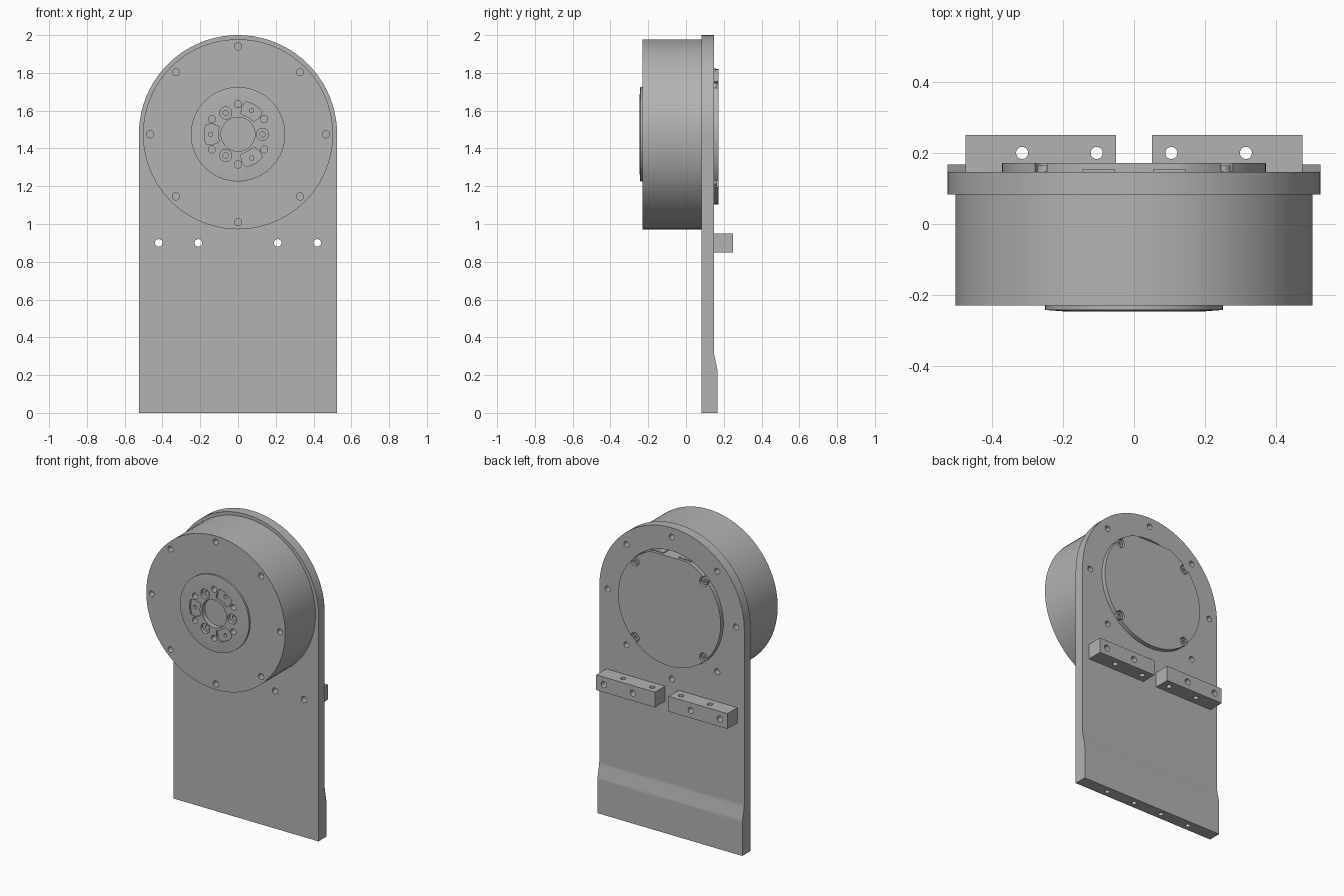
import bpy, bmesh
from math import sin, cos, pi, radians
from mathutils import Vector

cube = bpy.data.objects.get("Cube")
if cube:
    bpy.data.objects.remove(cube, do_unlink=True)

grey = bpy.data.materials.new("machined_grey")
grey.use_nodes = True
colour = (0.45, 0.45, 0.45, 1)
grey.diffuse_color = colour
grey.node_tree.nodes["Principled BSDF"].inputs["Base Color"].default_value = colour

AXLE = 1.475                      # height of the drum axis
PLATE_FRONT, PLATE_BACK = 0.083, 0.147
QUARTERS = [45, 135, 225, 315]
EIGHTHS = range(0, 360, 45)


def ring(r, n=24, cx=0.0, cy=0.0):
    return [(cx + r * cos(2 * pi * i / n), cy + r * sin(2 * pi * i / n)) for i in range(n)]


def rect(x0, x1, y0, y1):
    return [(x0, y0), (x1, y0), (x1, y1), (x0, y1)]


def polar(r, deg):
    return r * cos(radians(deg)), AXLE + r * sin(radians(deg))


def place(p, h, axis):
    a, b = p
    return Vector({"X": (h, a, b), "Y": (a, h, b), "Z": (a, b, h)}[axis])


def loft(bm, sections, axis="Y"):
    """Closed solid through (outline, height) sections along an axis."""
    loops = [[bm.verts.new(place(p, h, axis)) for p in pts] for pts, h in sections]
    n = len(loops[0])
    faces = [bm.faces.new(loops[0]), bm.faces.new(loops[-1])]
    for a, b in zip(loops, loops[1:]):
        for i in range(n):
            j = (i + 1) % n
            faces.append(bm.faces.new((a[i], a[j], b[j], b[i])))
    bmesh.ops.recalc_face_normals(bm, faces=faces)


def prism(bm, pts, lo, hi, axis="Y"):
    loft(bm, [(pts, lo), (pts, hi)], axis)


def bore(bm, r, centre, lo, hi, axis="Y", n=20):
    prism(bm, ring(r, n, *centre), lo, hi, axis)


def make(name, bm):
    mesh = bpy.data.meshes.new(name)
    bm.to_mesh(mesh)
    bm.free()
    mesh.materials.append(grey)
    obj = bpy.data.objects.new(name, mesh)
    bpy.context.collection.objects.link(obj)
    return obj


def activate(obj):
    bpy.ops.object.select_all(action="DESELECT")
    obj.select_set(True)
    bpy.context.view_layer.objects.active = obj


def cut(obj, bm):
    cutter = make("cutter", bm)
    cutter.hide_render = True
    mod = obj.modifiers.new("cut", "BOOLEAN")
    mod.operation, mod.solver, mod.object = "DIFFERENCE", "EXACT", cutter
    activate(obj)
    bpy.ops.object.modifier_apply(modifier=mod.name)
    bpy.data.objects.remove(cutter, do_unlink=True)


def finish(obj):
    activate(obj)
    bpy.ops.object.shade_smooth_by_angle(angle=radians(30))
    mod = obj.modifiers.new("even_shading", "WEIGHTED_NORMAL")
    mod.keep_sharp = True


# Arched back plate, thicker at the foot
W = 0.525
arch = [(-W, 0), (W, 0)] + [polar(W, 180 * i / 40) for i in range(41)]
bm = bmesh.new()
prism(bm, arch, PLATE_FRONT, 0.167)
plate = make("back_plate", bm)
bm = bmesh.new()
prism(bm, [(0.147, 2.1), (0.147, 0.33), (0.149, 0.31), (0.165, 0.235),
           (0.167, 0.22), (0.25, 0.22), (0.25, 2.1)], -0.7, 0.7, "X")
cut(plate, bm)
bm = bmesh.new()
bore(bm, 0.374, (0, AXLE), 0, 0.3, n=96)
for a in EIGHTHS:
    bore(bm, 0.019, polar(0.465, a), 0.105, 0.3)
for s in (-1, 1):
    for x in (0.21, 0.42):
        bore(bm, 0.02, (s * x, 0.9), 0, 0.3)
    for x in (0.105, 0.315):
        bore(bm, 0.016, (s * x, 0.125), -0.1, 0.1, "Z")
cut(plate, bm)
finish(plate)

# Drum housing with a seat for the hub and a ring of bolt holes
bm = bmesh.new()
prism(bm, ring(0.503, 96, 0, AXLE), -0.23, 0.085)
drum = make("drum_housing", bm)
bm = bmesh.new()
bore(bm, 0.249, (0, AXLE), -0.4, -0.19, n=72)
for a in EIGHTHS:
    bore(bm, 0.019, polar(0.465, a), -0.4, -0.19)
cut(drum, bm)
finish(drum)

# Output hub
bm = bmesh.new()
wide, narrow = ring(0.25, 72, 0, AXLE), ring(0.185, 72, 0, AXLE)
loft(bm, [(wide, -0.185), (wide, -0.242), (narrow, -0.247)])
hub = make("output_hub", bm)
bm = bmesh.new()
bore(bm, 0.09, (0, AXLE), -0.4, -0.215, n=48)
for a in range(30, 360, 60):
    bore(bm, 0.019, polar(0.16, a), -0.4, -0.205)
for a in (0, 120, 240):
    bore(bm, 0.032, polar(0.13, a), -0.4, -0.225)
    # Curved pocket opposite each counterbore
    pocket = [polar(0.178, a + 60 + d) for d in (-16, -8, 0, 8, 16)]
    pocket += [polar(0.15, a + 60 + 22), polar(0.108, a + 60 + 22)]
    pocket += [polar(0.105, a + 60 + d) for d in (10, 0, -10)]
    pocket += [polar(0.108, a + 60 - 22), polar(0.15, a + 60 - 22)]
    prism(bm, pocket, -0.4, -0.235)
cut(hub, bm)
bm = bmesh.new()
for a in (0, 120, 240):
    bore(bm, 0.014, polar(0.13, a), -0.4, -0.2)
    bore(bm, 0.011, polar(0.145, a + 60), -0.4, -0.2)
cut(hub, bm)
finish(hub)

# Rear cover with a flat top and four screw notches
bm = bmesh.new()
outline = [(x, min(z, 1.82)) for x, z in ring(0.371, 96, 0, AXLE)]
prism(bm, outline, 0.08, 0.172)
cover = make("rear_cover", bm)
bm = bmesh.new()
for a in QUARTERS:
    bore(bm, 0.03, polar(0.352, a), 0.148, 0.3)
cut(cover, bm)
finish(cover)

# Socket screws in the notches
bm = bmesh.new()
for a in QUARTERS:
    bore(bm, 0.023, polar(0.352, a), 0.14, 0.164)
screws = make("cover_screws", bm)
bm = bmesh.new()
for a in QUARTERS:
    bore(bm, 0.012, polar(0.352, a), 0.152, 0.3, n=6)
cut(screws, bm)
finish(screws)

# Small connectors in the gap above the cover
bm = bmesh.new()
for s in (-1, 1):
    prism(bm, rect(s * 0.1 - 0.045, s * 0.1 + 0.045, 1.8, 1.826), 0.08, 0.155)
finish(make("connectors", bm))

# Drilled mounting blocks
for s, side in ((1, "left"), (-1, "right")):
    bm = bmesh.new()
    x0, x1 = sorted((s * 0.05, s * 0.475))
    prism(bm, rect(x0, x1, 0.85, 0.95), PLATE_BACK, 0.25)
    block = make(side + "_mounting_block", bm)
    bm = bmesh.new()
    for x in (0.21, 0.42):
        bore(bm, 0.02, (s * x, 0.9), 0, 0.4)
    for x in (0.105, 0.315):
        bore(bm, 0.017, (s * x, 0.2), 0.7, 1.1, "Z")
    cut(block, bm)
    finish(block)
